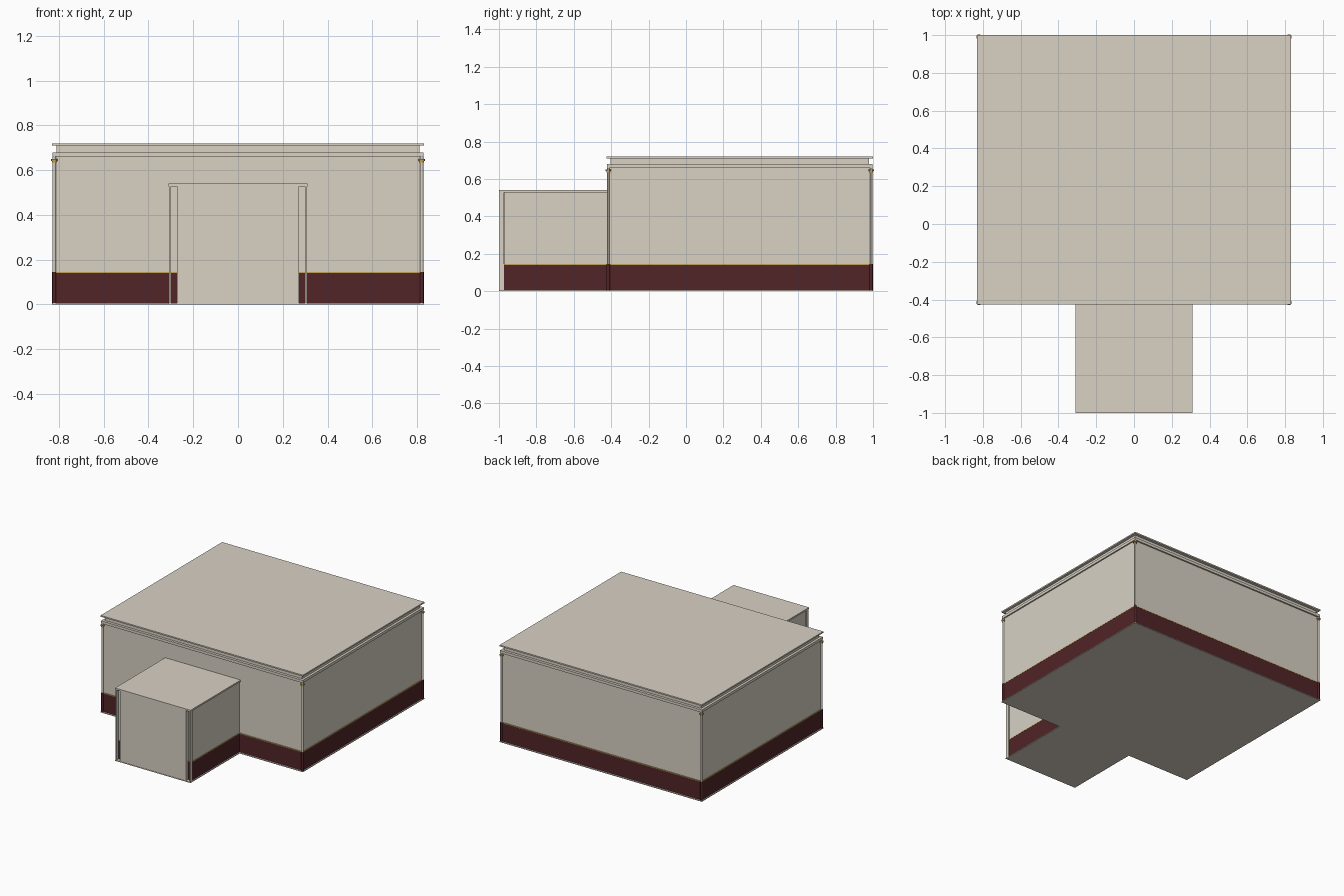
import bpy

cube = bpy.data.objects.get("Cube")
if cube:
    bpy.data.objects.remove(cube)


def material(name, rgb):
    m = bpy.data.materials.new(name)
    m.use_nodes = True
    m.diffuse_color = (*rgb, 1)
    bsdf = next(n for n in m.node_tree.nodes if n.type == "BSDF_PRINCIPLED")
    bsdf.inputs["Base Color"].default_value = (*rgb, 1)
    bsdf.inputs["Roughness"].default_value = 0.8
    return m


CREAM = material("cream plaster", (0.69, 0.64, 0.55))
MAROON = material("maroon plinth", (0.085, 0.018, 0.021))
GOLD = material("gold trim", (0.55, 0.36, 0.10))


def box(name, x, y, z, mat):
    """Box spanning the (low, high) ranges on each axis."""
    bpy.ops.mesh.primitive_cube_add(size=1, location=[sum(r) / 2 for r in (x, y, z)])
    o = bpy.context.object
    o.name = name
    o.scale = [r[1] - r[0] for r in (x, y, z)]
    bpy.ops.object.transform_apply(location=False, rotation=False, scale=True)
    o.data.materials.append(mat)
    return o


def slab(name, half, y, z, mat):
    return box(name, (-half, half), y, z, mat)


def post(name, x, y, z, radius, mat):
    bpy.ops.mesh.primitive_cylinder_add(vertices=12, radius=radius, depth=z[1] - z[0],
                                        location=(x, y, sum(z) / 2))
    o = bpy.context.object
    o.name = name
    o.data.materials.append(mat)
    bpy.ops.object.shade_smooth_by_angle()


# Main hall: floor, plinth, trim line, walls
slab("hall_floor", 0.83, (-0.425, 1.0), (0, 0.006), CREAM)
slab("hall_plinth", 0.822, (-0.415, 0.99), (0.006, 0.14), MAROON)
slab("hall_trim", 0.823, (-0.416, 0.991), (0.14, 0.145), GOLD)
slab("hall_walls", 0.818, (-0.411, 0.986), (0.145, 0.66), CREAM)

# Stepped cornice and flat roof
slab("cornice", 0.828, (-0.423, 0.997), (0.66, 0.68), CREAM)
slab("roof_fascia", 0.81, (-0.404, 0.978), (0.68, 0.71), CREAM)
slab("roof", 0.83, (-0.425, 1.0), (0.71, 0.72), CREAM)

# Corner columns with maroon feet and gold capitals
for sx, side in ((-1, "right"), (1, "left")):
    for y, end in ((-0.416, "front"), (0.99, "back")):
        tag = f"{end}_{side}"
        x = sx * 0.821
        post(f"column_foot_{tag}", x, y, (0.006, 0.145), 0.009, MAROON)
        post(f"column_{tag}", x, y, (0.145, 0.66), 0.007, CREAM)
        post(f"capital_{tag}", x, y, (0.635, 0.642), 0.010, GOLD)
        post(f"capital_top_{tag}", x, y, (0.642, 0.65), 0.014, GOLD)

# Entrance porch
slab("porch_floor", 0.31, (-1.0, -0.41), (0, 0.006), CREAM)
slab("porch_plinth", 0.302, (-0.972, -0.41), (0.006, 0.14), MAROON)
slab("porch_trim", 0.303, (-0.973, -0.41), (0.14, 0.145), GOLD)
slab("porch_walls", 0.30, (-0.97, -0.41), (0.145, 0.528), CREAM)
slab("porch_roof", 0.31, (-1.0, -0.41), (0.528, 0.54), CREAM)
slab("porch_front_panel", 0.272, (-0.998, -0.96), (0.006, 0.528), CREAM)
for sx, side in ((-1, "right"), (1, "left")):
    box(f"porch_post_{side}", sorted((sx * 0.300, sx * 0.309)), (-0.998, -0.972),
        (0.006, 0.528), CREAM)
